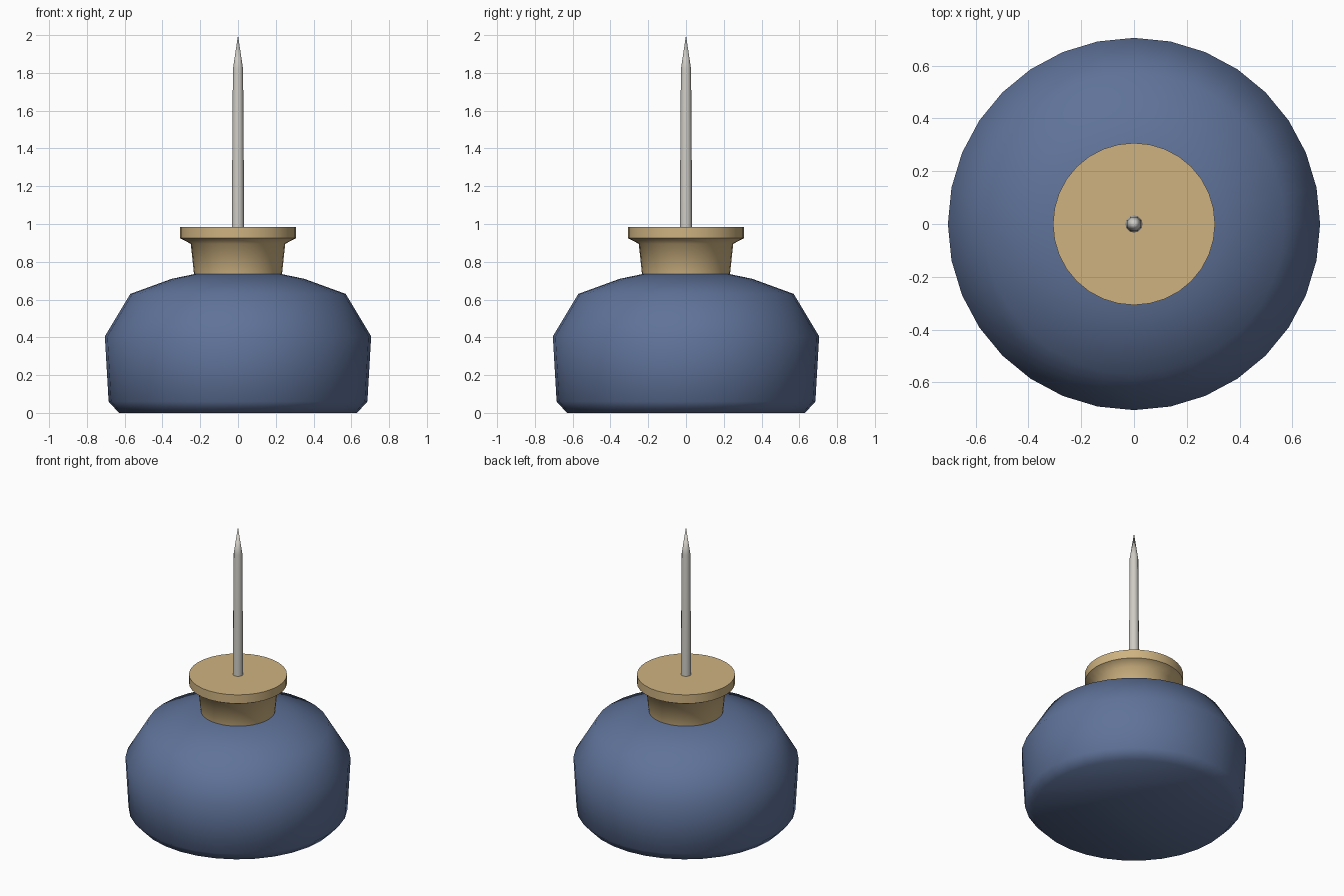
import bpy, bmesh, math

if "Cube" in bpy.data.objects:
    bpy.data.objects.remove(bpy.data.objects["Cube"])


def material(name, rgb):
    m = bpy.data.materials.new(name)
    m.diffuse_color = (*rgb, 1)
    m.use_nodes = True
    m.node_tree.nodes["Principled BSDF"].inputs["Base Color"].default_value = m.diffuse_color
    return m


def lathe(name, profile, sides, mat, smooth_angle=50):
    """Revolve (radius, height) points around z; closed with flat caps or a tip."""
    bm = bmesh.new()
    rings = []
    for r, z in profile:
        if r == 0:
            rings.append([bm.verts.new((0, 0, z))] * sides)
        else:
            angles = [2 * math.pi * i / sides for i in range(sides)]
            rings.append([bm.verts.new((r * math.cos(a), r * math.sin(a), z)) for a in angles])
    for low, high in zip(rings, rings[1:]):
        for i in range(sides):
            j = (i + 1) % sides
            quad = [low[i], low[j], high[j], high[i]]
            bm.faces.new(list(dict.fromkeys(quad)))
    if profile[0][0] > 0:
        bm.faces.new(rings[0][::-1])
    if profile[-1][0] > 0:
        bm.faces.new(rings[-1])
    mesh = bpy.data.meshes.new(name)
    bm.to_mesh(mesh)
    bm.free()
    obj = bpy.data.objects.new(name, mesh)
    bpy.context.collection.objects.link(obj)
    if mat:
        mesh.materials.append(mat)
    bpy.ops.object.select_all(action='DESELECT')
    obj.select_set(True)
    bpy.context.view_layer.objects.active = obj
    bpy.ops.object.shade_smooth_by_angle(angle=math.radians(smooth_angle))
    return obj


blue = material("blue_glaze", (0.115, 0.17, 0.32))
tan = material("tan_cork", (0.62, 0.45, 0.22))
metal = material("pale_metal", (0.62, 0.60, 0.55))

# Squat rounded base
lathe("base", [(0.63, 0), (0.685, 0.06), (0.705, 0.405), (0.57, 0.63),
               (0.35, 0.71), (0.23, 0.735)], 32, blue)

# Flared stopper with a wide rim
lathe("stopper", [(0.232, 0.725), (0.25, 0.895), (0.307, 0.925), (0.307, 0.985)], 32, tan, 60)

# Pointed spike
lathe("spike", [(0.033, 0.98), (0.027, 1.82), (0, 2.0)], 12, metal)
